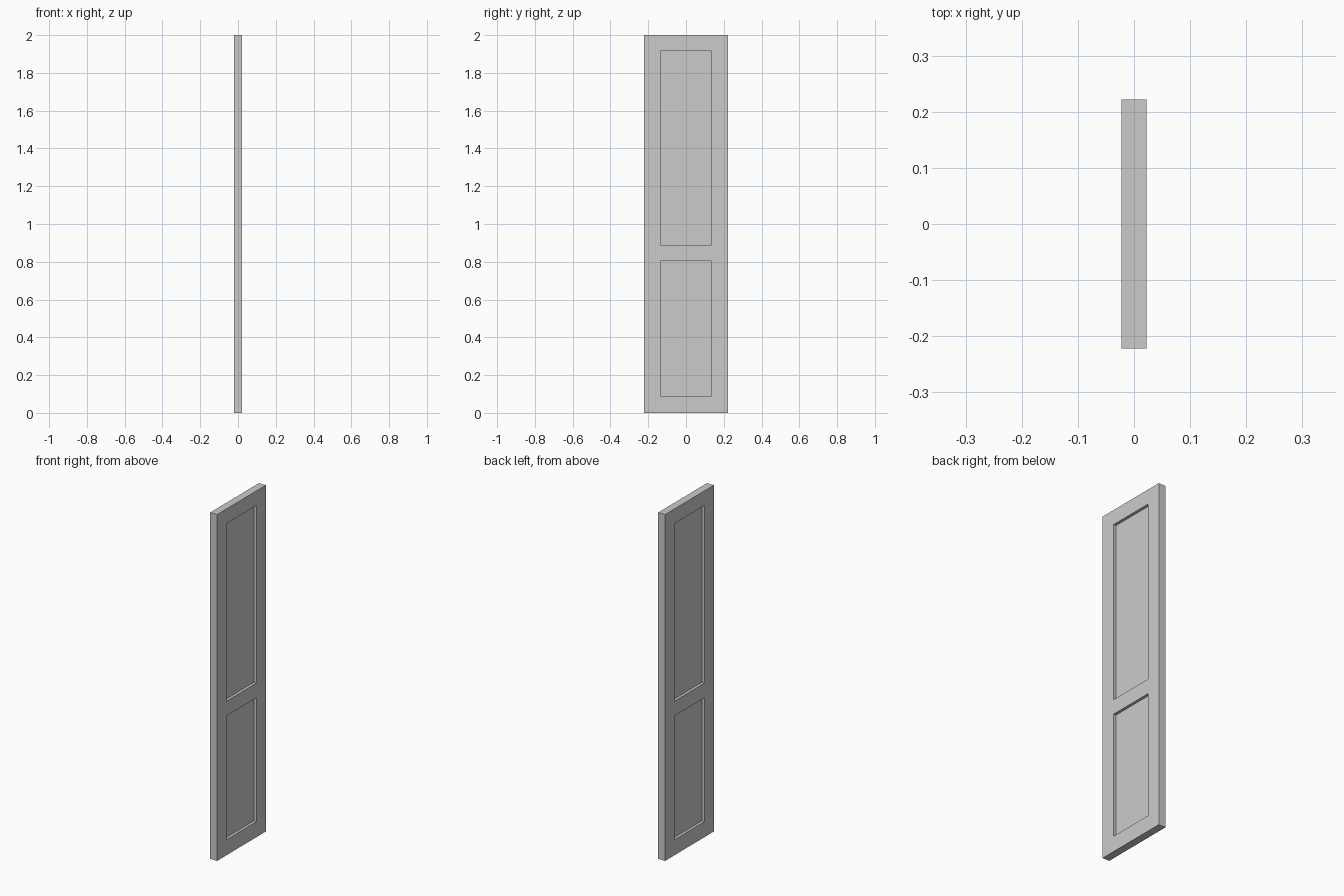
import bpy
import bmesh
from mathutils import Vector

default = bpy.data.objects.get("Cube")
if default:
    bpy.data.objects.remove(default, do_unlink=True)

# One plain grey paint
GREY = (0.6, 0.6, 0.6, 1.0)
paint = bpy.data.materials.new("grey_paint")
paint.use_nodes = True
paint.diffuse_color = GREY
paint.node_tree.nodes["Principled BSDF"].inputs["Base Color"].default_value = GREY

HALF_THICK = 0.022
HALF_WIDTH = 0.222
HEIGHT = 2.0
PANEL_HALF = 0.136
RECESS = 0.016
PANELS = [(0.09, 0.805), (0.89, 1.915)]  # bottom and top of each panel


def grid_face(bm, x, y_lines, z_lines):
    """Flat grid across the door at x; returns the panel faces."""
    rows = [[bm.verts.new((x, y, z)) for y in y_lines] for z in z_lines]
    panels = []
    for r in range(len(z_lines) - 1):
        for c in range(len(y_lines) - 1):
            face = bm.faces.new((rows[r][c], rows[r][c + 1],
                                 rows[r + 1][c + 1], rows[r + 1][c]))
            if c == 1 and r % 2 == 1:
                panels.append(face)
    return panels


# Door slab: two gridded faces bridged around the rim
bm = bmesh.new()
y_lines = [-HALF_WIDTH, -PANEL_HALF, PANEL_HALF, HALF_WIDTH]
z_lines = [0.0] + [z for panel in PANELS for z in panel] + [HEIGHT]
panels = []
for side in (-1, 1):
    panels += grid_face(bm, side * HALF_THICK, y_lines, z_lines)
rim = [e for e in bm.edges if e.is_boundary]
bmesh.ops.bridge_loops(bm, edges=rim)
bmesh.ops.recalc_face_normals(bm, faces=bm.faces)

# Sunken panels on both sides, with straight walls
for face in panels:
    inward = Vector((-1 if face.calc_center_median().x > 0 else 1, 0, 0))
    result = bmesh.ops.extrude_discrete_faces(bm, faces=[face])
    bmesh.ops.translate(bm, verts=result["faces"][0].verts, vec=inward * RECESS)
bmesh.ops.recalc_face_normals(bm, faces=bm.faces)

mesh = bpy.data.meshes.new("door_panel")
bm.to_mesh(mesh)
bm.free()
mesh.materials.append(paint)
door = bpy.data.objects.new("door_panel", mesh)
bpy.context.collection.objects.link(door)
